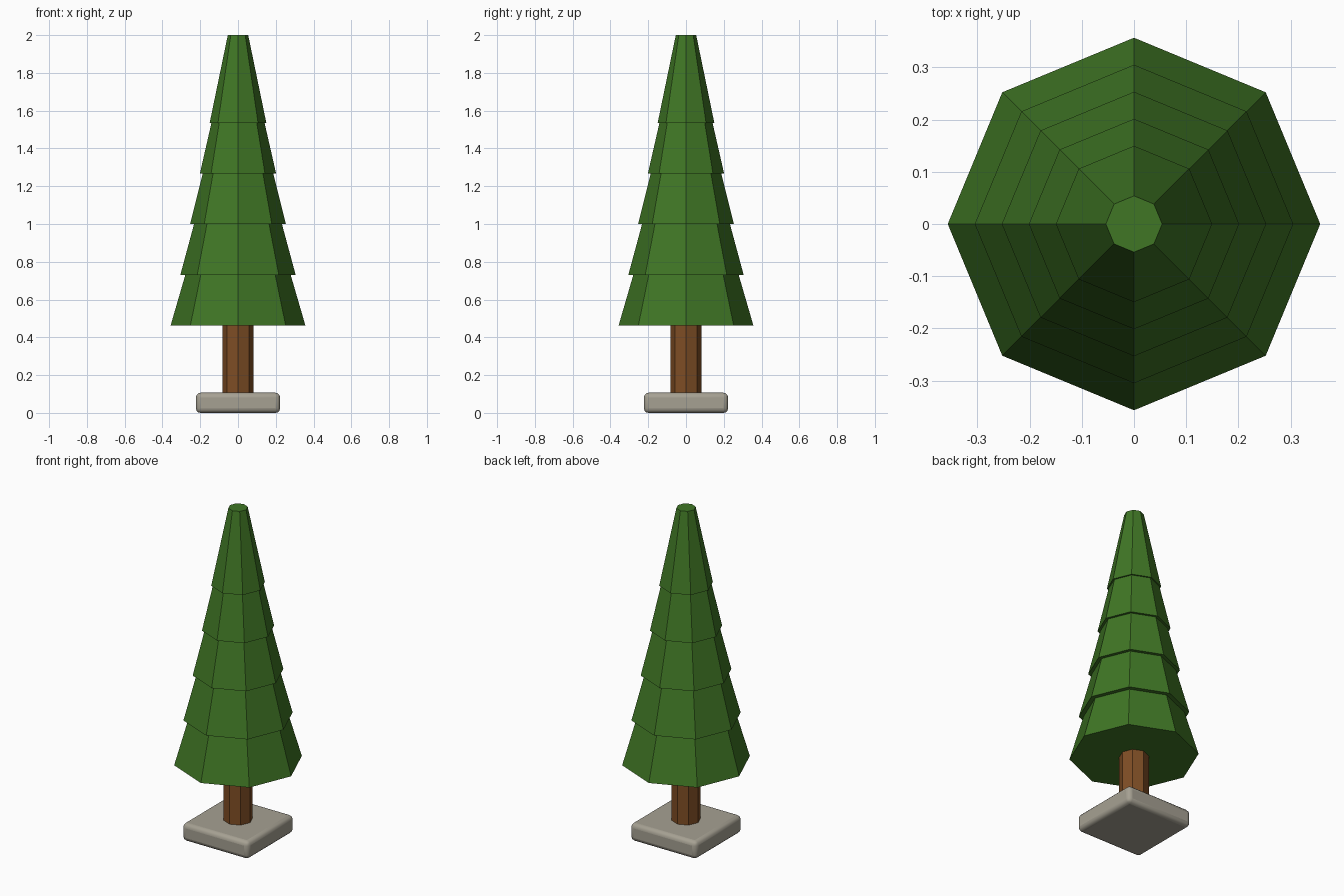
import bpy
import math

if "Cube" in bpy.data.objects:
    bpy.data.objects.remove(bpy.data.objects["Cube"])


def material(name, rgb):
    m = bpy.data.materials.new(name)
    m.diffuse_color = (*rgb, 1.0)
    m.use_nodes = True
    m.node_tree.nodes["Principled BSDF"].inputs["Base Color"].default_value = m.diffuse_color
    return m


GREEN = material("needle green", (0.05, 0.18, 0.018))
BROWN = material("bark brown", (0.21, 0.075, 0.018))
STONE = material("stone grey", (0.38, 0.355, 0.29))


def octagon_cone(name, z0, z1, r0, r1, mat):
    """Flat-shaded eight-sided frustum with corners on the x and y axes."""
    bpy.ops.mesh.primitive_cone_add(vertices=8, radius1=r0, radius2=r1,
                                    depth=z1 - z0, location=(0, 0, (z0 + z1) / 2))
    ob = bpy.context.object
    ob.name = name
    ob.data.materials.append(mat)
    return ob


# Rounded square stone base
bpy.ops.mesh.primitive_cube_add(size=1, location=(0, 0, 0.0575))
base = bpy.context.object
base.name = "base"
base.scale = (0.446, 0.446, 0.107)
bpy.ops.object.transform_apply(location=False, rotation=False, scale=True)
base.location.z = 0.0535
bevel = base.modifiers.new("rounded edges", 'BEVEL')
bevel.width = 0.025
bevel.segments = 3
base.data.materials.append(STONE)
bpy.ops.object.shade_smooth_by_angle(angle=math.radians(40))

# Trunk
octagon_cone("trunk", 0.10, 0.50, 0.082, 0.082, BROWN)

# Five overlapping foliage tiers, shrinking toward the top
for i in range(5):
    z = 0.462 + 0.2685 * i
    octagon_cone(f"foliage_tier_{i + 1}", z, z + 0.464,
                 0.357 - 0.0518 * i, 0.222 - 0.042 * i, GREEN)
